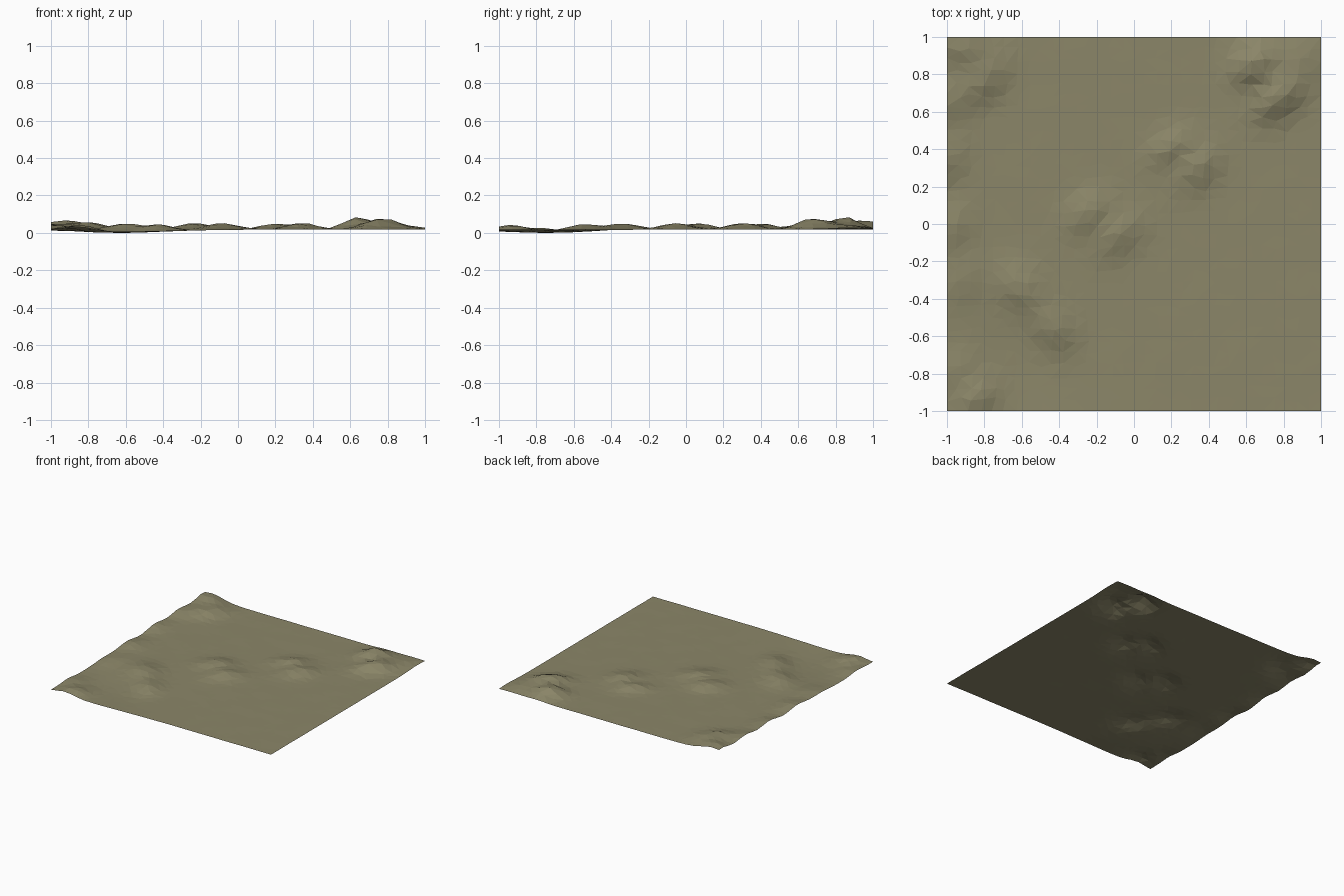
import bpy, bmesh, random
from math import exp, cos, sin, radians
from mathutils import Vector, noise

random.seed(4)
N = 32

# hills: x, y, height, half length, half width, heading in degrees
HILLS = [
    (-0.60, -0.34, 0.038, 0.14, 0.11, -45), (-0.43, -0.55, 0.036, 0.14, 0.10, -55),
    (-0.24, 0.06, 0.036, 0.13, 0.09, 35), (-0.08, -0.06, 0.036, 0.13, 0.09, 40),
    (0.20, 0.41, 0.028, 0.13, 0.08, 35), (0.34, 0.30, 0.035, 0.13, 0.09, 50),
    (0.64, 0.85, 0.070, 0.11, 0.09, 40), (0.77, 0.68, 0.062, 0.14, 0.09, 40),
    (0.88, 0.88, 0.020, 0.15, 0.12, 45),
    (-0.84, -0.93, 0.036, 0.12, 0.09, 45), (-0.95, -0.78, 0.020, 0.12, 0.10, 45),
    (-0.93, 0.95, 0.048, 0.18, 0.12, -30), (-0.80, 0.76, 0.028, 0.14, 0.09, 45),
    (-1.00, 0.66, 0.030, 0.14, 0.12, 60), (-1.00, 0.36, 0.030, 0.12, 0.09, 70),
    (-0.98, -0.02, 0.024, 0.13, 0.10, 60), (-0.92, -0.30, 0.014, 0.13, 0.10, 60),
]


def height(x, y):
    z = 0.022 - 0.018 * exp(-((x + 0.65) / 0.4) ** 2 - ((y + 0.75) / 0.35) ** 2)
    for hx, hy, h, a, b, deg in HILLS:
        c, s = cos(radians(deg)), sin(radians(deg))
        u, v = c * (x - hx) + s * (y - hy), c * (y - hy) - s * (x - hx)
        z += h * exp(-(u / a) ** 2 - (v / b) ** 2)
    rough = 0.15 + min(1, max(0, z - 0.025) / 0.03)
    z += 0.007 * rough * noise.noise(Vector((x * 6, y * 6, 3)))
    return max(z, 0)


# ground sheet with irregular facets
bm = bmesh.new()
bmesh.ops.create_grid(bm, x_segments=N, y_segments=N, size=1)
for v in bm.verts:
    if abs(v.co.x) < 0.99:
        v.co.x += random.uniform(-0.015, 0.015)
    if abs(v.co.y) < 0.99:
        v.co.y += random.uniform(-0.015, 0.015)
    v.co.z = height(v.co.x, v.co.y)
bmesh.ops.triangulate(bm, faces=bm.faces[:])
low = min(v.co.z for v in bm.verts)
for v in bm.verts:
    v.co.z -= low

mesh = bpy.data.meshes.new("hilly_ground")
bm.to_mesh(mesh)
bm.free()
ground = bpy.data.objects.new("hilly_ground", mesh)
bpy.context.collection.objects.link(ground)

# dry grass colour
mat = bpy.data.materials.new("dry_grass")
mat.diffuse_color = (0.26, 0.24, 0.14, 1)
mesh.materials.append(mat)
